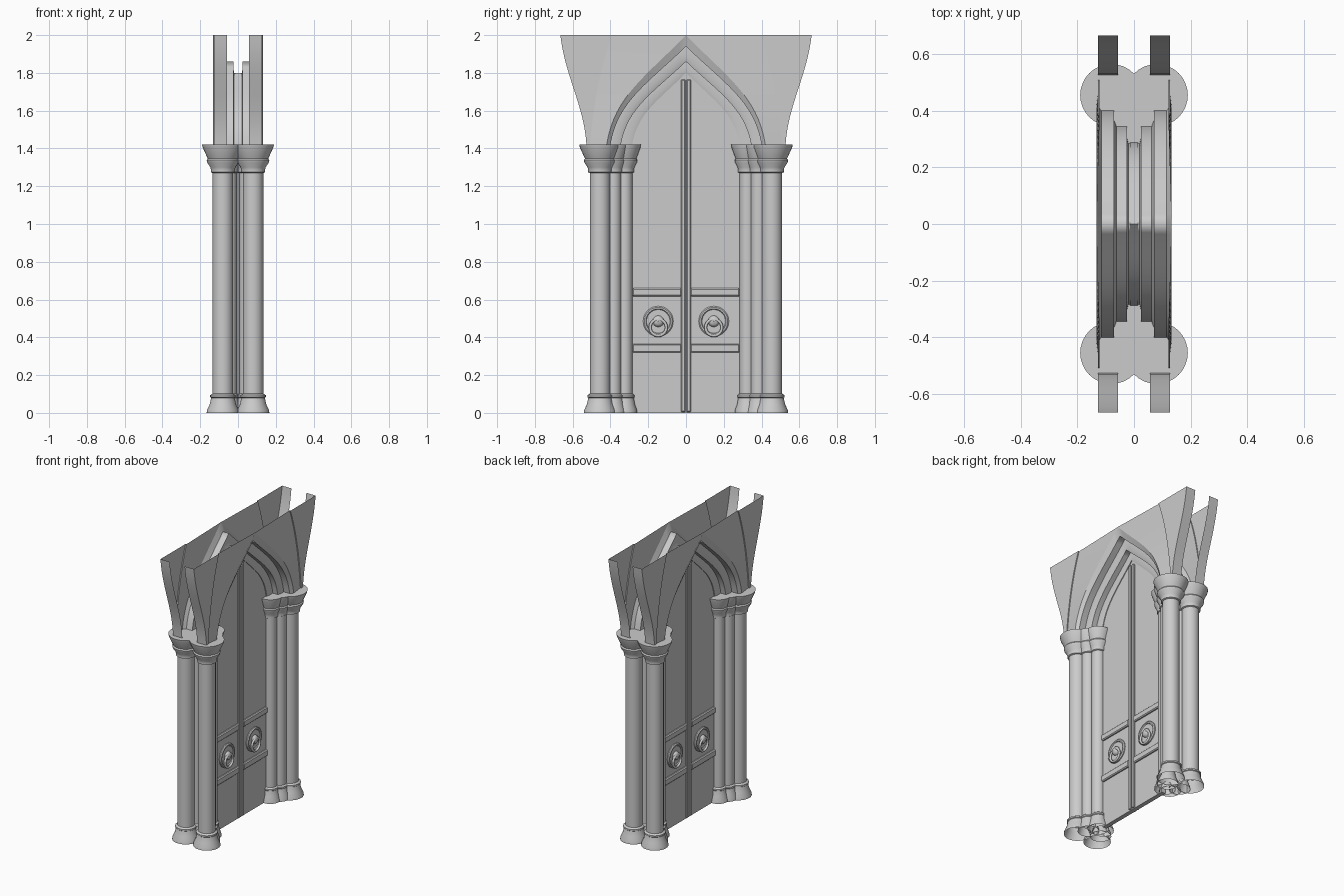
import bpy, bmesh, math
from mathutils import Vector, Matrix

if "Cube" in bpy.data.objects:
    bpy.data.objects.remove(bpy.data.objects["Cube"])

SPRING = 1.42


def finish(name, bm, mirror=(False, False), angle=35):
    """Turn a bmesh into a shaded object, optionally mirrored about x / y."""
    bmesh.ops.remove_doubles(bm, verts=bm.verts, dist=0.0002)
    bmesh.ops.recalc_face_normals(bm, faces=bm.faces)
    me = bpy.data.meshes.new(name)
    bm.to_mesh(me)
    bm.free()
    ob = bpy.data.objects.new(name, me)
    bpy.context.collection.objects.link(ob)
    if any(mirror):
        m = ob.modifiers.new("mirror", 'MIRROR')
        m.use_axis = (mirror[0], mirror[1], False)
        m.merge_threshold = 0.0002
    bpy.ops.object.select_all(action='DESELECT')
    ob.select_set(True)
    bpy.context.view_layer.objects.active = ob
    bpy.ops.object.shade_smooth_by_angle(angle=math.radians(angle))
    return ob


def loft(bm, rows, closed=False):
    """Skin consecutive rows of points with quads."""
    vs = [[bm.verts.new(p) for p in r] for r in rows]
    for a, b in zip(vs, vs[1:]):
        n = len(a)
        for i in range(n if closed else n - 1):
            j = (i + 1) % n
            bm.faces.new((a[i], a[j], b[j], b[i]))
    return vs


def bezier(p, n=16):
    out = []
    for i in range(n + 1):
        t = i / n
        s = 1 - t
        k = (s**3, 3*s*s*t, 3*s*t*t, t**3)
        out.append(tuple(sum(w * q[c] for w, q in zip(k, p)) for c in (0, 1)))
    return out


def half_arch(width, apex):
    """Pointed arch from the springing (y = width) up to the apex (y = 0)."""
    h = apex - SPRING
    return bezier([(width, SPRING), (width * .905, SPRING + h * .45),
                   (width * .476, SPRING + h * .64), (0, apex)])


def box(bm, lo, hi, bevel=0.0):
    lo, hi = Vector(lo), Vector(hi)
    mat = Matrix.Translation((lo + hi) / 2) @ Matrix.Diagonal((*(hi - lo), 1))
    g = bmesh.ops.create_cube(bm, size=1, matrix=mat)
    if bevel:
        edges = list({e for v in g['verts'] for e in v.link_edges})
        bmesh.ops.bevel(bm, geom=edges, offset=bevel, segments=1, affect='EDGES')


def lathe(bm, profile, matrix, seg=32):
    """Revolve (radius, height) pairs about the local z axis."""
    loft(bm, [[matrix @ Vector((r * math.cos(2*math.pi*i/seg),
                                r * math.sin(2*math.pi*i/seg), z))
               for i in range(seg)] for r, z in profile], closed=True)


# Columns: flared base, plain shaft, belled capital
COLUMN = [(.086, 0), (.084, .015), (.07, .045), (.062, .08), (.067, .084),
          (.067, .094), (.054, .102), (.054, 1.27), (.063, 1.274),
          (.063, 1.284), (.066, 1.30), (.083, 1.325), (.086, 1.338),
          (.08, 1.346), (.085, 1.357), (.107, 1.405), (.11, 1.42), (.0005, 1.42)]
for name, x, y, s in (("outer_columns", .08, .455, 1.0),
                      ("middle_columns", .05, .385, .78),
                      ("inner_columns", .02, .325, .78)):
    bm = bmesh.new()
    lathe(bm, [(r * s, z) for r, z in COLUMN], Matrix.Translation((x, y, 0)))
    finish(name, bm, (True, True))

# Stepped arch mouldings: (x, half width, apex height) from face to centre
bm = bmesh.new()
STEPS = [(.132, .42, 2.0), (.115, .40, 1.94), (.07, .40, 1.94), (.07, .365, 1.89),
         (.062, .345, 1.86), (.025, .345, 1.86), (.025, .305, 1.825),
         (.02, .285, 1.80), (0, .285, 1.80)]
loft(bm, [[(x, y, z) for y, z in half_arch(w, a)] for x, w, a in STEPS])
finish("arch_mouldings", bm, (True, True), 25)

# Spandrel sheets between the arch and the vault line
bm = bmesh.new()
crease = bezier([(.508, SPRING), (.49, 1.63), (.455, 1.83), (.39, 2.0)])
loft(bm, [[(.132, y, z) for y, z in half_arch(.42, 2.0)],
          [(.121, y, z) for y, z in crease]])
finish("spandrel_walls", bm, (True, True))

# Flaring vault wings with their side returns, open at the top
bm = bmesh.new()
flare = bezier([(.527, SPRING), (.54, 1.63), (.64, 1.78), (.665, 2.0)])
loft(bm, [[(x, y, z) for y, z in c] for x, c in
          ((.121, crease), (.128, crease), (.128, flare), (.057, flare))])
finish("vault_wings", bm, (True, True))

# Pointed door slab
bm = bmesh.new()
h = half_arch(.287, 1.80)
outline = [(.287, 0)] + h + [(-y, z) for y, z in reversed(h[:-1])] + [(-.287, 0)]
ring = loft(bm, [[(x, y, z) for y, z in outline] for x in (-.015, .015)], closed=True)
for r in ring:
    bm.faces.new(r)
finish("door", bm)

# Door battens and cross rails on both faces
bm = bmesh.new()
box(bm, (.01, .003, .005), (.026, .026, 1.765), .004)
for lo, hi in ((.32, .365), (.617, .66)):
    box(bm, (.01, .024, lo), (.03, .285, hi), .006)
finish("door_battens", bm, (True, True))

# Knocker plates with a raised rim and central boss
bm = bmesh.new()
PLATE = [(.08, 0), (.08, .008), (.074, .014), (.066, .014), (.062, .008), (.03, .008),
         (.027, .018), (.018, .026), (.0005, .029)]
lathe(bm, PLATE, Matrix.Translation((.014, .147, .485)) @ Matrix.Rotation(math.pi/2, 4, 'Y'))
finish("knocker_plates", bm, (True, True))

# Hanging knocker rings
bm = bmesh.new()
rows = []
for i in range(33):
    a = 2 * math.pi * i / 32
    rows.append([(.034 + .008 * math.sin(b), .147 + (.043 + .008 * math.cos(b)) * math.cos(a),
                  .452 + (.043 + .008 * math.cos(b)) * math.sin(a))
                 for b in (2 * math.pi * k / 10 for k in range(10))])
loft(bm, rows, closed=True)
finish("knocker_rings", bm, (True, True), 50)
